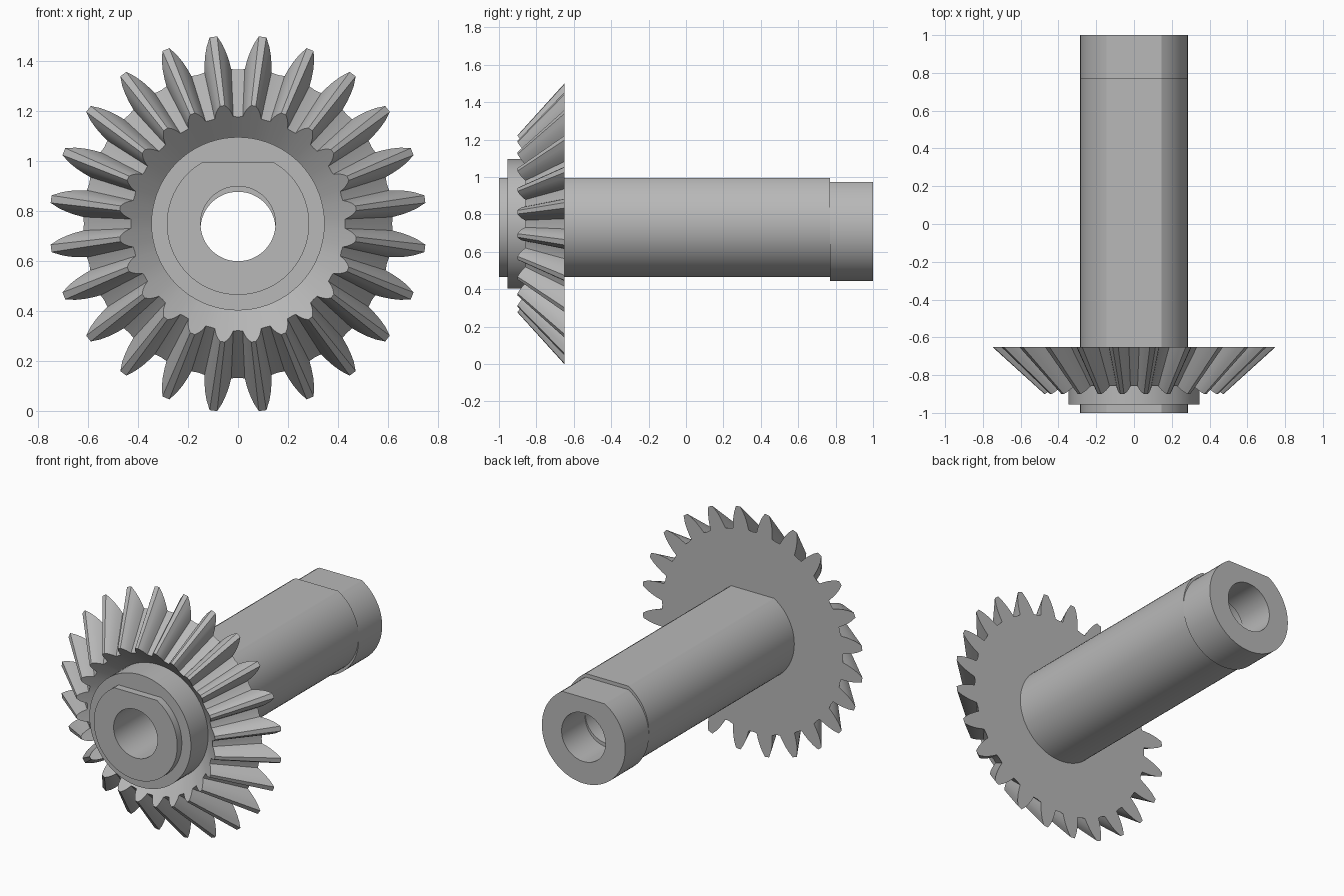
import bpy, bmesh
from math import sin, cos, pi, acos, radians

cube = bpy.data.objects.get("Cube")
if cube:
    bpy.data.objects.remove(cube, do_unlink=True)

AXIS_Z = 0.75
steel = bpy.data.materials.new("steel grey")
steel.use_nodes = True
grey = (0.48, 0.48, 0.48, 1)
steel.diffuse_color = grey
steel.node_tree.nodes["Principled BSDF"].inputs["Base Color"].default_value = grey


def ring_solid(name, rings, center_z=AXIS_Z):
    """Closed solid from loops of (angle from up, radius, y), joined in a cycle."""
    bm = bmesh.new()
    loops = [[bm.verts.new((r * sin(a), y, center_z + r * cos(a))) for a, r, y in ring]
             for ring in rings]
    for k, loop in enumerate(loops):
        other = loops[(k + 1) % len(loops)]
        for i in range(len(loop)):
            j = (i + 1) % len(loop)
            bm.faces.new((loop[i], loop[j], other[j], other[i]))
    bmesh.ops.recalc_face_normals(bm, faces=bm.faces)
    mesh = bpy.data.meshes.new(name)
    bm.to_mesh(mesh)
    bm.free()
    mesh.materials.append(steel)
    obj = bpy.data.objects.new(name, mesh)
    bpy.context.collection.objects.link(obj)
    bpy.ops.object.select_all(action='DESELECT')
    obj.select_set(True)
    bpy.context.view_layer.objects.active = obj
    bpy.ops.object.shade_smooth_by_angle(angle=radians(25))
    return obj


def tube(name, outline, bore, y0, y1, center_z=AXIS_Z):
    outer = lambda y: [(a, r, y) for a, r in outline]
    inner = lambda y: [(a, bore, y) for a, r in outline]
    return ring_solid(name, [outer(y0), outer(y1), inner(y1), inner(y0)], center_z)


# Shaft with a flat along its top; the rear end sits slightly lower
R, FLAT = 0.285, 0.245
corner = acos(FLAT / R)
flat_side = [-corner + 2 * corner * i / 12 for i in range(12)]
round_side = [corner + (2 * pi - 2 * corner) * i / 60 for i in range(60)]
d_outline = [(a, FLAT / cos(a)) for a in flat_side] + [(a, R) for a in round_side]
tube("shaft", d_outline, 0.15, -1.0, 0.77)
tube("shaft_rear_end", d_outline, 0.15, 0.77, 1.0, AXIS_Z - 0.022)

# Hub collar
circle = [(2 * pi * i / 72, 0.347) for i in range(72)]
tube("hub_collar", circle, 0.2, -0.955, -0.72)

# Bevel gear: tooth outline on the back plane, tapered towards the cone apex
TEETH, APEX, BACK = 24, -1.33, -0.65
flank = [(0.62, 0.054), (0.65, 0.050), (0.685, 0.043), (0.72, 0.032), (0.755, 0.015)]
tooth = [(-w / r, r) for r, w in flank] + [(w / r, r) for r, w in reversed(flank)]
pitch = 2 * pi / TEETH
tooth.append((pitch / 2, 0.617))
outline = [(a + (n + 0.5) * pitch, r) for n in range(TEETH) for a, r in tooth]


def front_point(a, r):
    # Where the line to the apex meets the dished front cone
    t = 0.853 / (BACK - APEX + 0.89 * r)
    return a, r * t, APEX + (BACK - APEX) * t


ring_solid("bevel_gear", [
    [(a, 0.2, BACK) for a, r in outline],
    [(a, r, BACK) for a, r in outline],
    [front_point(a, r) for a, r in outline],
    [(a, 0.31, -0.755) for a, r in outline],
    [(a, 0.2, -0.755) for a, r in outline],
])
